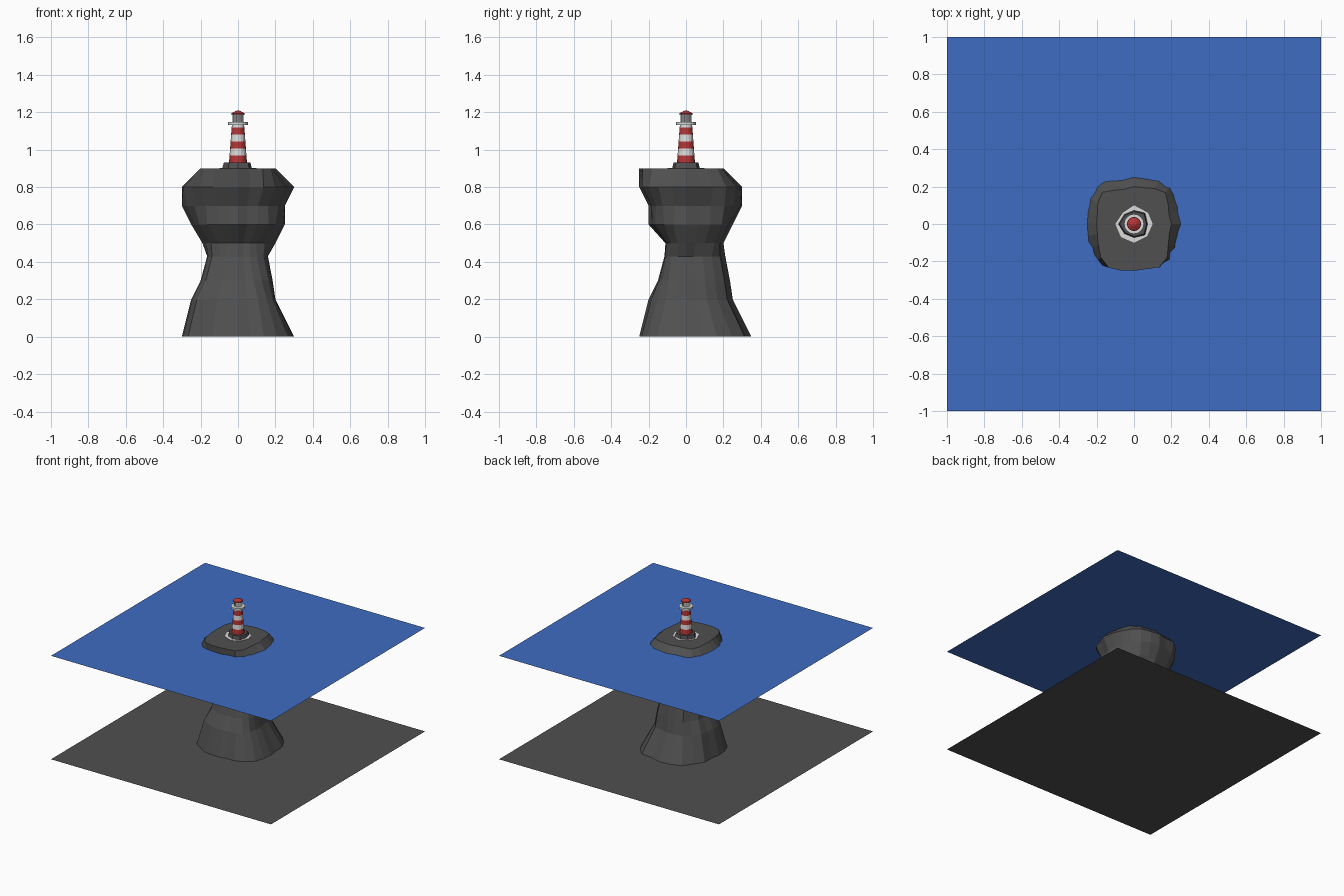
import bpy, math, random

if "Cube" in bpy.data.objects:
    bpy.data.objects.remove(bpy.data.objects["Cube"])

random.seed(7)


def material(name, rgb):
    m = bpy.data.materials.new(name)
    m.diffuse_color = (*rgb, 1)
    m.use_nodes = True
    m.node_tree.nodes["Principled BSDF"].inputs["Base Color"].default_value = m.diffuse_color
    return m


ROCK = material("rock grey", (0.08, 0.08, 0.08))
SEA = material("sea blue", (0.05, 0.15, 0.54))
WHITE = material("white", (0.72, 0.72, 0.72))
RED = material("red", (0.46, 0.035, 0.035))
STONE = material("pale grey", (0.42, 0.42, 0.42))


def make(name, verts, faces, mats, idx=None):
    me = bpy.data.meshes.new(name)
    me.from_pydata(verts, [], faces)
    for m in mats:
        me.materials.append(m)
    if idx:
        for p, i in zip(me.polygons, idx):
            p.material_index = i
    ob = bpy.data.objects.new(name, me)
    bpy.context.collection.objects.link(ob)
    return ob


def loft(name, rings, mats, bands=None, bottom=False):
    """Join equal rings of points, close the top, colour by band."""
    n = len(rings[0])
    verts = [v for r in rings for v in r]
    faces, idx = [], []
    for k in range(len(rings) - 1):
        for i in range(n):
            j = (i + 1) % n
            faces.append((k * n + i, k * n + j, (k + 1) * n + j, (k + 1) * n + i))
            idx.append(bands[k] if bands else 0)
    faces.append(tuple(range((len(rings) - 1) * n, len(rings) * n)))
    idx.append(bands[-1] if bands else 0)
    if bottom:
        faces.append(tuple(reversed(range(n))))
        idx.append(bands[0] if bands else 0)
    return make(name, verts, faces, mats, idx)


def circle(r, z, n):
    return [(r * math.cos(2 * math.pi * i / n), r * math.sin(2 * math.pi * i / n), z)
            for i in range(n)]


def sheet(name, z, mat):
    make(name, [(-1, -1, z), (1, -1, z), (1, 1, z), (-1, 1, z)], [(0, 1, 2, 3)], [mat])


# sea bed and water surface
sheet("sea_bed", 0.0, ROCK)
sheet("water_surface", 0.85, SEA)

# rock pillar: height, reach to -x, +x, -y, +y, squareness
LEVELS = [
    (0.0, 0.30, 0.30, 0.25, 0.35, 2.7),
    (0.2, 0.25, 0.20, 0.20, 0.25, 2.7),
    (0.3, 0.20, 0.185, 0.15, 0.235, 2.7),
    (0.43, 0.165, 0.16, 0.115, 0.21, 2.7),
    (0.5, 0.19, 0.20, 0.11, 0.20, 2.7),
    (0.6, 0.25, 0.25, 0.20, 0.25, 2.6),
    (0.7, 0.30, 0.25, 0.20, 0.30, 2.6),
    (0.8, 0.30, 0.30, 0.25, 0.30, 2.6),
    (0.9, 0.20, 0.20, 0.25, 0.20, 4.5),
]
SIDES = 24
flute = [random.uniform(0, 0.10) if i % 2 else 0 for i in range(SIDES)]
rings = []
for z, xm, xp, ym, yp, n in LEVELS:
    ring = []
    for i in range(SIDES):
        t = 2 * math.pi * i / SIDES
        c, s = math.cos(t), math.sin(t)
        a, b = (xp if c > 0 else xm), (yp if s > 0 else ym)
        r = (abs(c / a) ** n + abs(s / b) ** n) ** (-1 / n)
        if i % (SIDES // 4):
            r *= 1 - (flute[i] if z < 0.5 else random.uniform(0, 0.08))
        ring.append((r * c, r * s, z))
    rings.append(ring)
loft("rock_pillar", rings, [ROCK])

# pale paving around the lighthouse
loft("paving", [[(x, y, z) for x, y in
     [(0.1, 0), (0.075, 0.06), (0, 0.1), (-0.06, 0.06), (-0.1, 0),
      (-0.07, -0.07), (0, -0.1), (0.07, -0.065)]] for z in (0.9, 0.903)], [WHITE])

# rough stone footing
loft("footing", [
    [(r * math.cos(a), r * math.sin(a), z) for r, a in
     [(k * (0.08 if i % 3 == 1 else 0.07), i * math.pi / 4) for i in range(8)]]
    for k, z in ((1.05, 0.9), (0.95, 0.93))], [ROCK])

# striped tower
heights = [0.93, 0.97, 1.006, 1.043, 1.08, 1.118, 1.135]
loft("tower", [circle(0.048 - (z - 0.93) * 0.075, z, 16) for z in heights],
     [RED, WHITE], [0, 1, 0, 1, 0, 1])

# gallery, lantern room with bars, and roof
loft("gallery", [circle(0.053, z, 16) for z in (1.133, 1.148)], [WHITE], bottom=True)
loft("lantern", [circle(0.026, z, 16) for z in (1.148, 1.19)], [STONE])
for k in range(8):
    a = (k + 0.5) * math.pi / 4
    x, y = 0.027 * math.cos(a), 0.027 * math.sin(a)
    loft(f"lantern_bar_{k + 1}",
         [[(x + px, y + py, z) for px, py, _ in circle(0.004, 0, 4)] for z in (1.148, 1.19)],
         [WHITE])
loft("roof", [circle(0.038, 1.187, 12), circle(0.036, 1.193, 12),
              circle(0.012, 1.207, 12), circle(0.003, 1.209, 12)], [RED], bottom=True)
